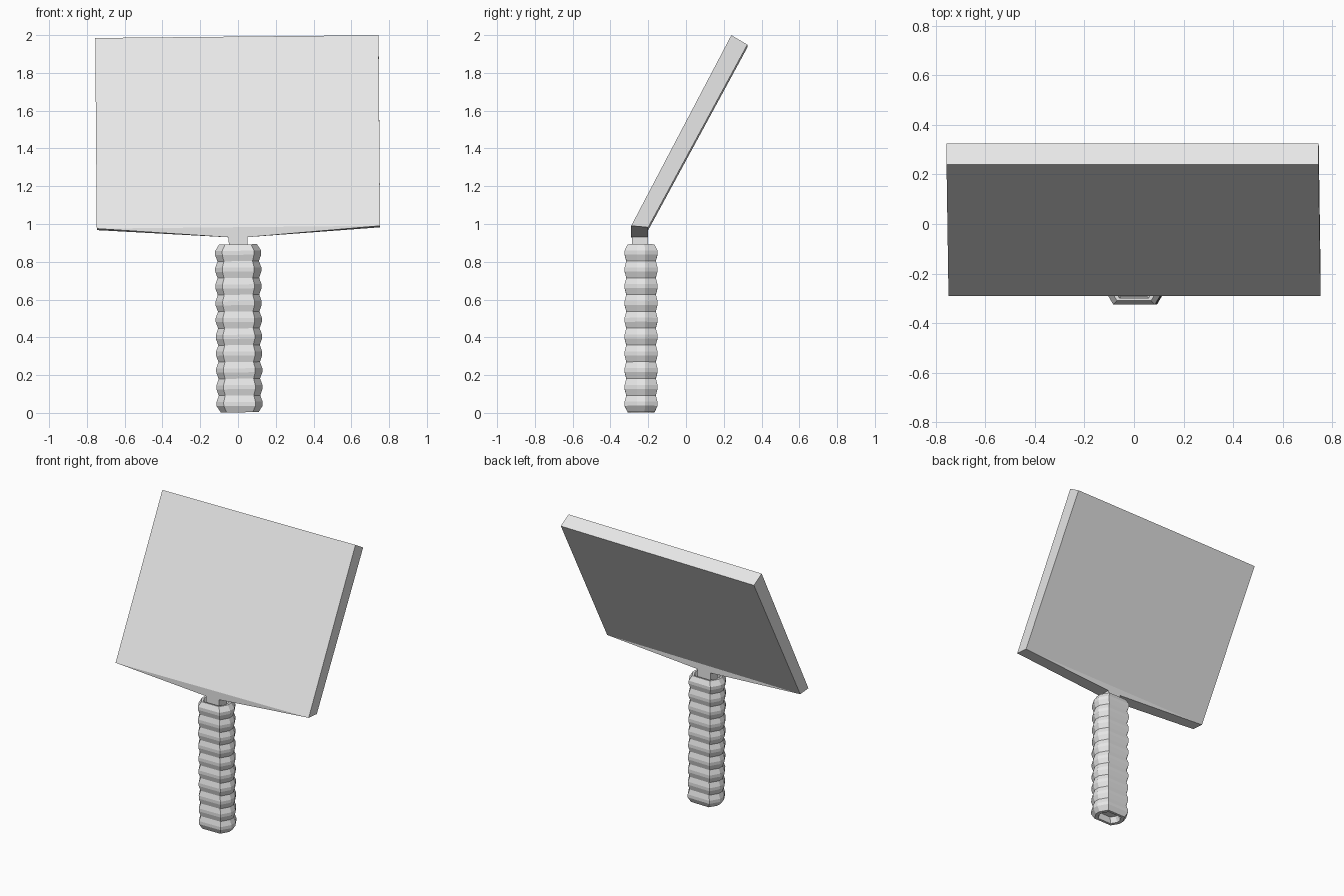
import bpy, bmesh, math
from mathutils import Matrix, Vector

cube = bpy.data.objects.get("Cube")
if cube:
    bpy.data.objects.remove(cube, do_unlink=True)

grey = bpy.data.materials.new("plain light grey")
grey.use_nodes = True
grey.diffuse_color = (0.8, 0.8, 0.8, 1)
grey.node_tree.nodes["Principled BSDF"].inputs["Base Color"].default_value = (0.8, 0.8, 0.8, 1)

# The whole paddle leans sideways by a hair
ROLL = Matrix.Rotation(math.radians(-0.57), 4, 'Y')
AXIS = Vector((0.009, -0.238, 0))


def loft(name, rings):
    """Skin equal-length rings of points and cap both ends."""
    bm = bmesh.new()
    loops = [[bm.verts.new(ROLL @ Vector(p)) for p in ring] for ring in rings]
    for low, high in zip(loops, loops[1:]):
        for i in range(len(low)):
            j = (i + 1) % len(low)
            bm.faces.new((low[i], low[j], high[j], high[i]))
    bm.faces.new(loops[0][::-1])
    bm.faces.new(loops[-1])
    bmesh.ops.recalc_face_normals(bm, faces=bm.faces)
    mesh = bpy.data.meshes.new(name)
    bm.to_mesh(mesh)
    bm.free()
    mesh.materials.append(grey)
    obj = bpy.data.objects.new(name, mesh)
    bpy.context.collection.objects.link(obj)
    return obj


# Grip: ribbed six-sided bar with blunted side corners and a recess at each end
quarter = [(0.122, 0.022), (0.084, 0.087)]
section = (quarter + [(-x, y) for x, y in quarter[::-1]]
           + [(-x, -y) for x, y in quarter] + [(x, -y) for x, y in quarter[::-1]])


def grip_ring(scale, z):
    return [AXIS + Vector((x * scale, y * scale, z)) for x, y in section]


RIBS, BOTTOM, TOP = 10, 0.003, 0.892
step = (TOP - BOTTOM) / RIBS
rings = [grip_ring(0.5, BOTTOM + 0.04), grip_ring(0.62, BOTTOM), grip_ring(0.82, BOTTOM)]
for i in range(RIBS):
    z = BOTTOM + step * i
    if i:
        rings.append(grip_ring(0.9, z))
    rings += [grip_ring(1, z + step * 0.38), grip_ring(1, z + step * 0.62)]
rings += [grip_ring(0.82, TOP), grip_ring(0.7, TOP), grip_ring(0.62, TOP - 0.03)]
loft("ribbed_grip", rings)


# Neck between grip and panel
def rect(half, front, back, z_front, z_back, x=0.01):
    return [(x - half, front, z_front), (x + half, front, z_front),
            (x + half, back, z_back), (x - half, back, z_back)]


loft("neck", [rect(0.05, -0.285, -0.2, z, z) for z in (0.85, 0.94)])

# Panel: shallow wedge foot that widens into a slab leaning backward
loft("leaning_panel", [
    rect(0.05, -0.29, -0.2, 0.93, 0.93),
    rect(0.75, -0.29, -0.2, 0.983, 0.975, 0.012),
    rect(0.75, 0.24, 0.325, 1.992, 1.942, 0.014),
])
